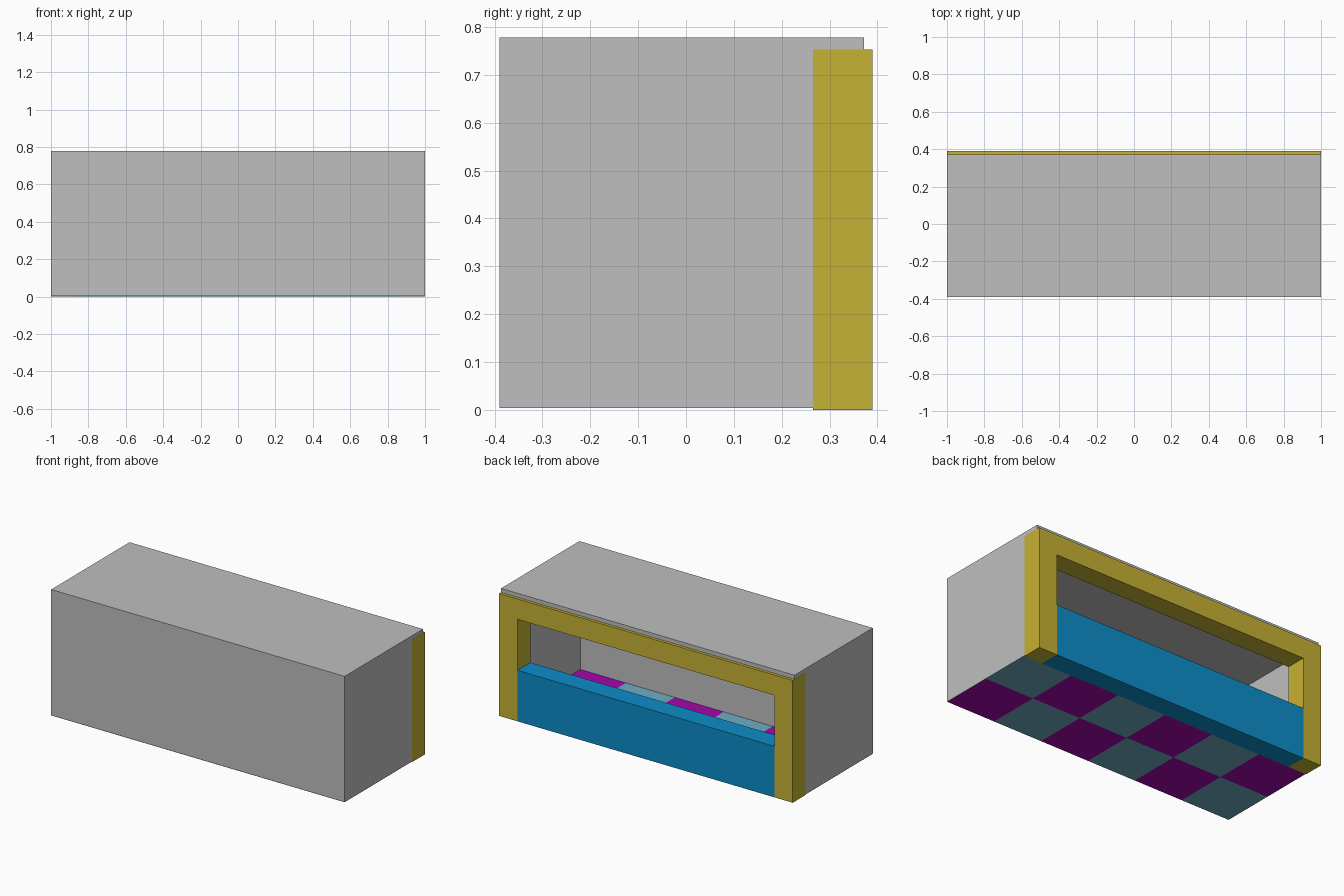
import bpy, bmesh
from mathutils import Matrix, Vector

if "Cube" in bpy.data.objects:
    bpy.data.objects.remove(bpy.data.objects["Cube"])


def material(name, rgb):
    m = bpy.data.materials.new(name)
    m.diffuse_color = (*rgb, 1)
    m.use_nodes = True
    m.node_tree.nodes["Principled BSDF"].inputs["Base Color"].default_value = m.diffuse_color
    return m


GREY = material("grey", (0.521, 0.521, 0.521))
YELLOW = material("mustard_yellow", (0.565, 0.445, 0.033))
BLUE = material("blue", (0.004, 0.266, 0.578))
PALE = material("pale_blue", (0.156, 0.413, 0.552))
MAGENTA = material("magenta", (0.371, 0.002, 0.402))


def make_object(name, bm, *mats):
    me = bpy.data.meshes.new(name)
    bm.to_mesh(me)
    bm.free()
    ob = bpy.data.objects.new(name, me)
    for m in mats:
        me.materials.append(m)
    bpy.context.collection.objects.link(ob)
    return ob


def box_mesh(lo, hi):
    lo, hi = Vector(lo), Vector(hi)
    bm = bmesh.new()
    bmesh.ops.create_cube(bm, size=1, matrix=Matrix.Translation((lo + hi) / 2)
                          @ Matrix.Diagonal((*(hi - lo), 1)))
    return bm


BACK, INNER = 0.39, 0.265      # depth range of the back frame
BAR, TOP = 0.125, 0.753        # frame bar size and height

# Shell: roof, front and side walls, open below and at the back
bm = box_mesh((-0.9994, -0.39, 0.004), (0.9994, 0.372, 0.778))
bm.normal_update()
bmesh.ops.delete(bm, geom=[f for f in bm.faces if f.normal.z < -0.5 or f.normal.y > 0.5],
                 context='FACES')
shell = make_object("shell", bm, GREY)
mod = shell.modifiers.new("wall_thickness", 'SOLIDIFY')
mod.thickness = 0.025
mod.offset = -1
mod.use_even_offset = True

# Back frame: two posts and a beam on top
for side, x in (("left", -1), ("right", 1 - BAR)):
    make_object(side + "_post", box_mesh((x, INNER, 0), (x + BAR, BACK, TOP - BAR)), YELLOW)
make_object("top_beam", box_mesh((-1, INNER, TOP - BAR), (1, BACK, TOP)), YELLOW)

# Low wall between the posts
make_object("low_wall", box_mesh((BAR - 1, INNER, 0), (1 - BAR, BACK, 0.314)), BLUE)

# Checkered floor: 6 x 2 tiles, magenta in the front right corner
bm = bmesh.new()
bmesh.ops.create_grid(bm, x_segments=6, y_segments=2, size=0.5)
for v in bm.verts:
    v.co = (v.co.x * 1.998, (v.co.y + 0.5) * (INNER + 0.39) - 0.39, 0.003)
for f in bm.faces:
    c = f.calc_center_median()
    col = int((1 - c.x) * 3)
    row = 0 if c.y < -0.06 else 1
    f.material_index = (col + row) % 2
make_object("checkered_floor", bm, MAGENTA, PALE)
